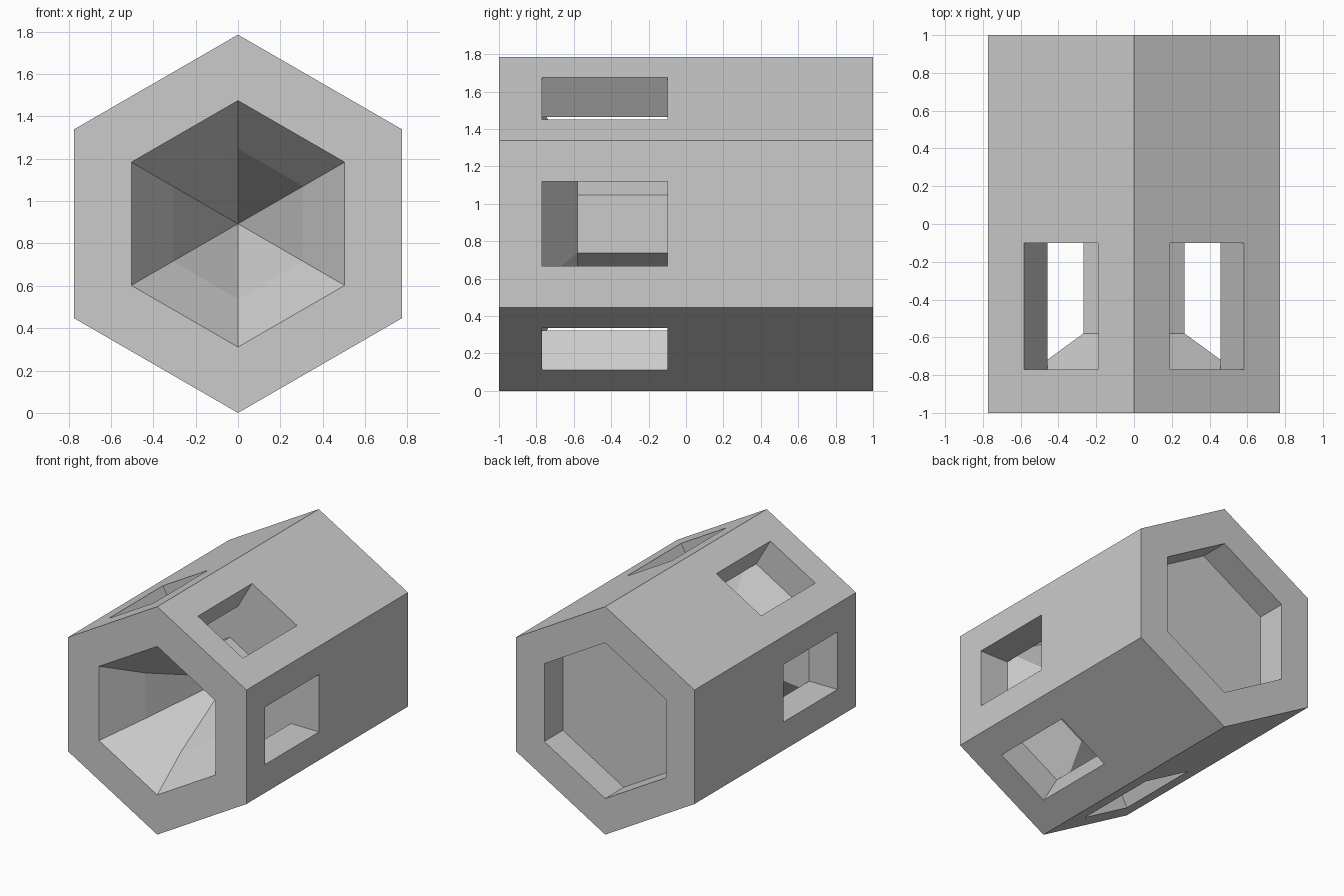
import bpy, bmesh, math
from mathutils import Matrix, Vector

if "Cube" in bpy.data.objects:
    bpy.data.objects.remove(bpy.data.objects["Cube"])

SIDES = 6
R_BODY, R_BORE, R_CORE = 0.893, 0.61, 0.31   # corner radii
WIN = 0.225                                  # half width of a window
Y0, Y1 = -0.77, -0.10                        # window and chamber ends
FLARE = -0.58                                # where the core starts to flare
COS, TAN = math.cos(math.pi / SIDES), math.tan(math.pi / SIDES)

grey = bpy.data.materials.new("grey")
grey.use_nodes = True
colour = (0.6, 0.6, 0.6, 1)
grey.diffuse_color = colour
grey.node_tree.nodes["Principled BSDF"].inputs["Base Color"].default_value = colour

bm = bmesh.new()
body, bore, core = (r * COS for r in (R_BODY, R_BORE, R_CORE))


def face(turn, *points):
    """Face on one side; each point is (apothem, offset along the side, y)."""
    bm.faces.new([bm.verts.new(turn @ Vector((a, y, t))) for a, t, y in points])


def panel(turn, r0, y0, r1, y1):
    """Full-width strip between two rings given by corner radius and y."""
    a, b = r0 * COS, r1 * COS
    face(turn, (a, -a * TAN, y0), (a, a * TAN, y0), (b, b * TAN, y1), (b, -b * TAN, y1))


# profiles from the axis outward: front funnel with rim, back rim with recess
front = [(0, -0.10), (0.355, -0.703), (0.582, -1), (R_BODY, -1)]
back = [(R_BODY, 1), (R_BORE, 1), (R_BORE, 0.77), (0, 0.77)]

for k in range(SIDES):
    turn = Matrix.Rotation(k * math.tau / SIDES, 4, 'Y')
    for profile in (front, back):
        for (r0, y0), (r1, y1) in zip(profile, profile[1:]):
            panel(turn, r0, y0, r1, y1)

    # outer side as a frame around its window, and the window walls
    e = body * TAN
    outer = [(-e, -1), (e, -1), (e, 1), (-e, 1)]
    hole = [(-WIN, Y0), (WIN, Y0), (WIN, Y1), (-WIN, Y1)]
    for i in range(4):
        j = (i + 1) % 4
        face(turn, (body, *outer[i]), (body, *outer[j]), (body, *hole[j]), (body, *hole[i]))
        face(turn, (body, *hole[i]), (body, *hole[j]), (bore, *hole[j]), (bore, *hole[i]))

    # chamber: wall beside the window, core, flare and end wall
    b, c = bore * TAN, core * TAN
    for s in (-1, 1):
        face(turn, (bore, s * WIN, Y0), (bore, s * b, Y0), (bore, s * b, Y1), (bore, s * WIN, Y1))
    panel(turn, R_CORE, FLARE, R_CORE, Y1)
    for y_out, y_in in ((Y0, FLARE), (Y1, Y1)):
        face(turn, (bore, -b, y_out), (bore, -WIN, y_out), (bore, WIN, y_out),
             (bore, b, y_out), (core, c, y_in), (core, -c, y_in))

bmesh.ops.remove_doubles(bm, verts=bm.verts, dist=0.0005)
bmesh.ops.recalc_face_normals(bm, faces=bm.faces)
bmesh.ops.translate(bm, verts=bm.verts, vec=(0, 0, R_BODY))

mesh = bpy.data.meshes.new("hexagonal_body")
bm.to_mesh(mesh)
bm.free()
mesh.materials.append(grey)
bpy.context.collection.objects.link(bpy.data.objects.new("hexagonal_body", mesh))
